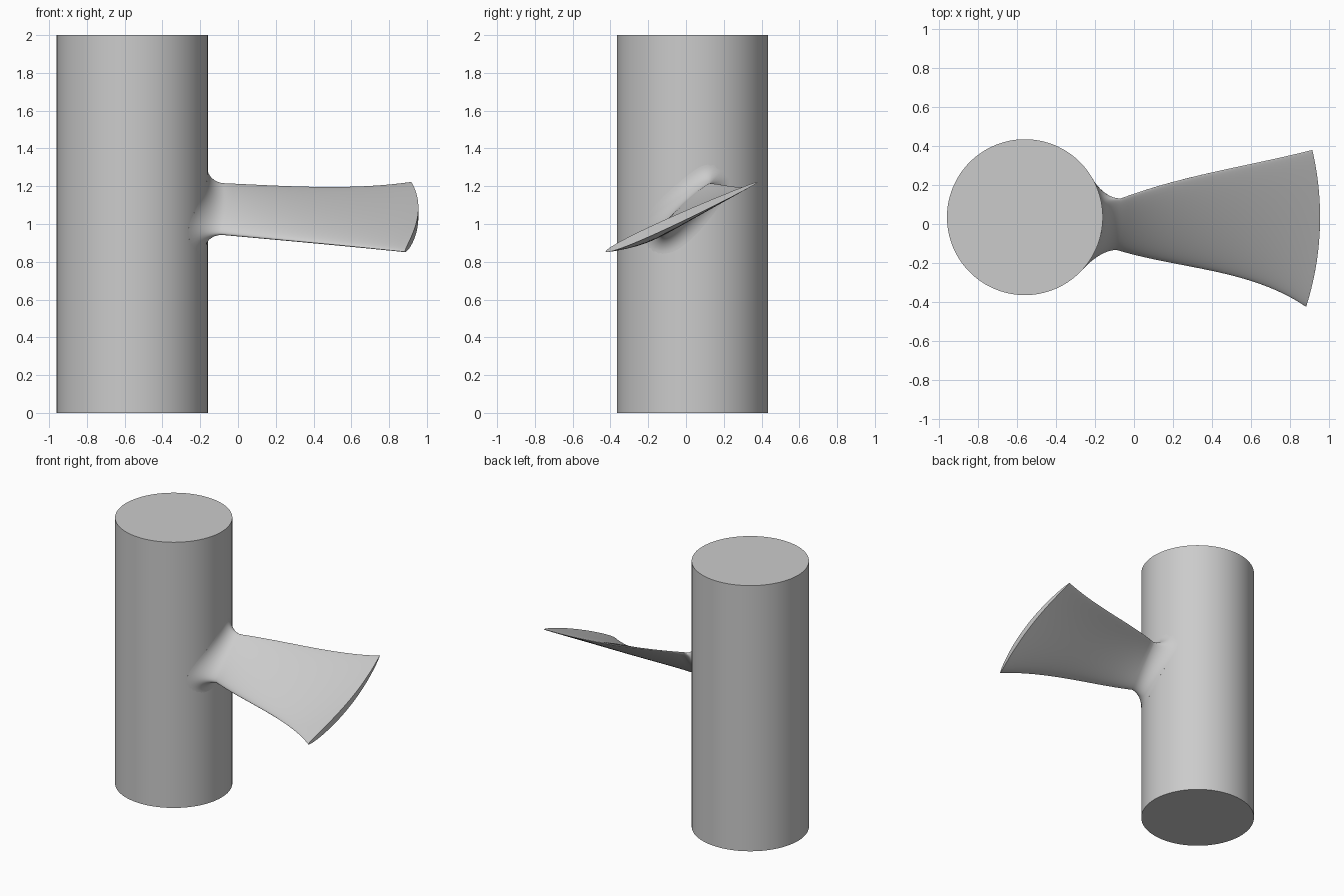
import bpy, bmesh
from math import sin, cos, pi, sqrt
from mathutils import Vector

cube = bpy.data.objects.get("Cube")
if cube:
    bpy.data.objects.remove(cube)

HUB_X, HUB_Y, HUB_R = -0.56, 0.035, 0.4
FILLET, TIP_R, COUNT = 0.1, 1.515, 96

grey = bpy.data.materials.new("plain grey")
grey.use_nodes = True
colour = (0.6, 0.6, 0.6, 1)
grey.diffuse_color = colour
grey.node_tree.nodes["Principled BSDF"].inputs["Base Color"].default_value = colour


def finish(obj):
    obj.data.materials.append(grey)
    bpy.ops.object.select_all(action="DESELECT")
    obj.select_set(True)
    bpy.context.view_layer.objects.active = obj
    bpy.ops.object.shade_smooth_by_angle(angle=0.6)


# Hub
bpy.ops.mesh.primitive_cylinder_add(vertices=128, radius=HUB_R, depth=2,
                                    location=(HUB_X, HUB_Y, 1))
hub = bpy.context.object
hub.name = "hub"
finish(hub)

# Blade sections: radius, leading edge (y, z), trailing edge (y, z), thickness
STATIONS = [
    (0.5, (-0.13, 0.945, 0.13, 1.215, 0.06)),
    (0.9, (-0.22, 0.910, 0.245, 1.198, 0.055)),
    (1.2, (-0.29, 0.882, 0.31, 1.197, 0.05)),
    (TIP_R, (-0.425, 0.853, 0.38, 1.222, 0.045)),
]


def station(r):
    """Smooth curve through the blade stations."""
    total = [0.0] * 5
    for ri, values in STATIONS:
        weight = 1.0
        for rj, _ in STATIONS:
            if rj != ri:
                weight *= (r - rj) / (ri - rj)
        total = [t + weight * v for t, v in zip(total, values)]
    return total


def section(r, grow):
    """Closed foil outline at one radius, pushed outwards by the fillet."""
    ly, lz, ty, tz, thick = station(max(r, STATIONS[0][0]))
    lead, trail = Vector((ly, lz)), Vector((ty, tz))
    chord = trail - lead
    side = Vector((-chord.y, chord.x)).normalized()

    def outline(a):
        swell = thick / 2 * sin(a) * (1 - 0.35 * cos(a))
        return lead + chord * (1 + cos(a)) / 2 + side * swell

    points = []
    for i in range(COUNT):
        a = 2 * pi * i / COUNT
        tangent = outline(a + 0.01) - outline(a - 0.01)
        normal = Vector((tangent.y, -tangent.x)).normalized()
        y, z = outline(a) + normal * grow
        points.append((HUB_X + sqrt(r * r - (y - HUB_Y) ** 2), y, z))
    return points


# Blade with a concave root fillet and a tip that follows the sweep circle
rings = [(HUB_R - 0.02, FILLET)]
for i in range(13):
    a = pi / 2 * i / 12
    rings.append((HUB_R + FILLET * (1 - cos(a)), FILLET * (1 - sin(a))))
start = HUB_R + FILLET
rings += [(start + (TIP_R - start) * i / 30, 0) for i in range(1, 31)]

bm = bmesh.new()
loops = [[bm.verts.new(p) for p in section(r, g)] for r, g in rings]
for inner, outer in zip(loops, loops[1:]):
    for i in range(COUNT):
        j = (i + 1) % COUNT
        bm.faces.new((inner[i], inner[j], outer[j], outer[i]))
for ring in (loops[0], loops[-1]):
    for i in range(COUNT // 2):
        corners = [ring[i], ring[i + 1], ring[-i - 1], ring[-i]]
        bm.faces.new(list(dict.fromkeys(corners)))
bmesh.ops.recalc_face_normals(bm, faces=bm.faces)
mesh = bpy.data.meshes.new("blade")
bm.to_mesh(mesh)
bm.free()
blade = bpy.data.objects.new("blade", mesh)
bpy.context.collection.objects.link(blade)
finish(blade)
